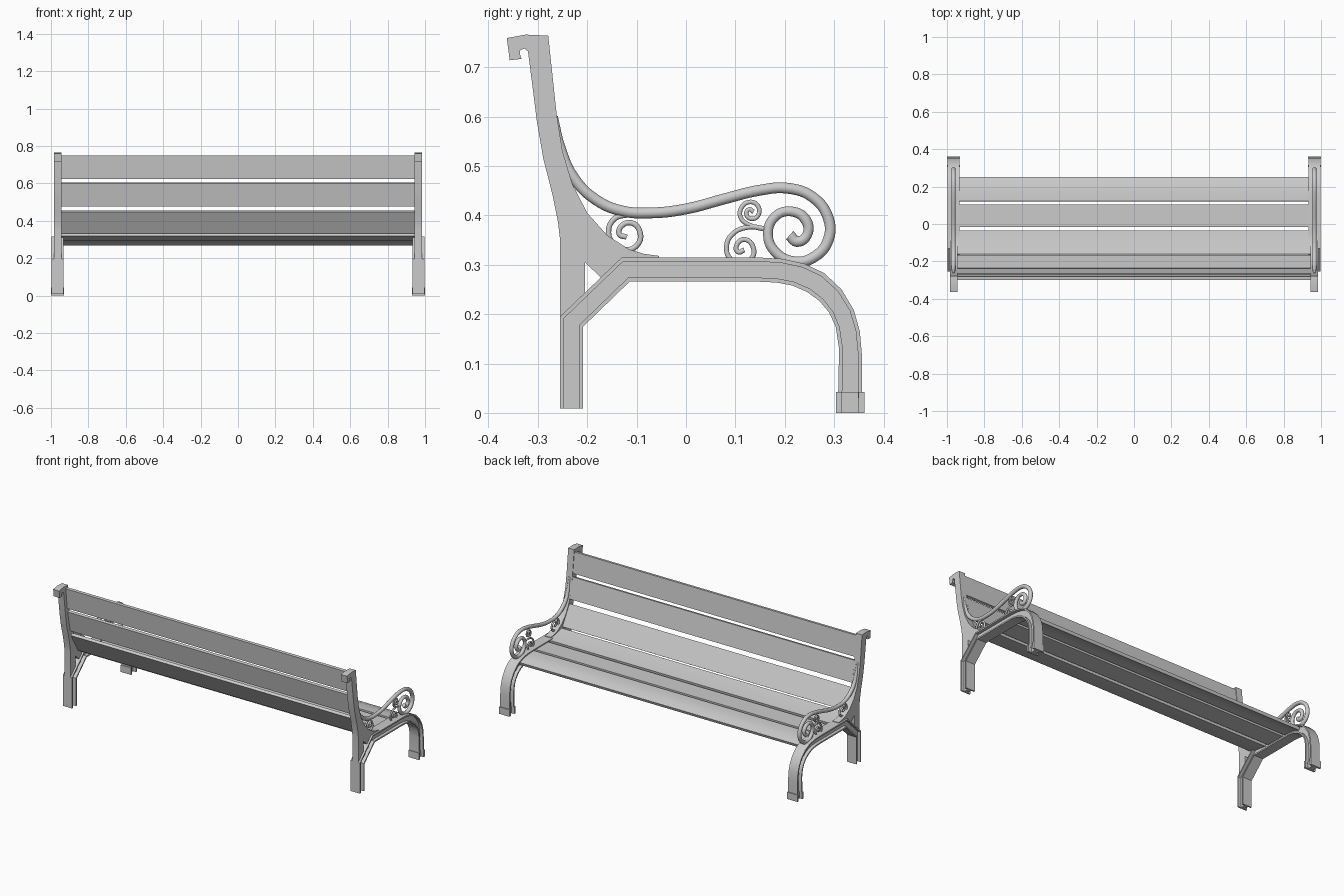
import bpy, bmesh, math
from mathutils import Vector

if "Cube" in bpy.data.objects:
    bpy.data.objects.remove(bpy.data.objects["Cube"])

CX = 0.965  # centre plane of each end frame


def finish(name, bm, angle=30):
    bmesh.ops.recalc_face_normals(bm, faces=bm.faces)
    me = bpy.data.meshes.new(name)
    bm.to_mesh(me)
    bm.free()
    ob = bpy.data.objects.new(name, me)
    bpy.context.collection.objects.link(ob)
    smooth(ob, angle)
    return ob


def smooth(ob, angle):
    bpy.ops.object.select_all(action='DESELECT')
    ob.select_set(True)
    bpy.context.view_layer.objects.active = ob
    bpy.ops.object.shade_smooth_by_angle(angle=math.radians(angle))


def loft(name, rings):
    """Join closed rings of points and cap both ends."""
    bm = bmesh.new()
    rows = [[bm.verts.new(p) for p in r] for r in rings]
    n = len(rows[0])
    for a, b in zip(rows, rows[1:]):
        for i in range(n):
            j = (i + 1) % n
            bm.faces.new((a[i], a[j], b[j], b[i]))
    bm.faces.new(rows[0])
    bm.faces.new(rows[-1])
    return finish(name, bm)


def prism(name, outline, x0, x1):
    return loft(name, [[(x, y, z) for y, z in outline] for x in (x0, x1)])


def i_beam(name, outer, inner, cx, half, web, t):
    """I-shaped section carried between two matching edge paths."""
    sec = [(0, -half), (0, half), (t, half), (t, web), (1 - t, web), (1 - t, half),
           (1, half), (1, -half), (1 - t, -half), (1 - t, -web), (t, -web), (t, -half)]
    rings = []
    for a, b in zip(outer, inner):
        rings.append([(cx + x, a[0] + (b[0] - a[0]) * u, a[1] + (b[1] - a[1]) * u)
                      for u, x in sec])
    return loft(name, rings)


def rod(name, pts, cx, radius, radii=None):
    """Round bar following a smooth path in the side plane."""
    cu = bpy.data.curves.new(name, 'CURVE')
    cu.dimensions = '3D'
    cu.bevel_depth = radius
    cu.bevel_resolution = 3
    cu.resolution_u = 5
    cu.use_fill_caps = True
    sp = cu.splines.new('BEZIER')
    sp.bezier_points.add(len(pts) - 1)
    for i, (bp, (y, z)) in enumerate(zip(sp.bezier_points, pts)):
        bp.co = (cx, y, z)
        bp.handle_left_type = bp.handle_right_type = 'AUTO'
        bp.radius = radii.get(i, 1) if radii else 1
    ob = bpy.data.objects.new(name, cu)
    bpy.context.collection.objects.link(ob)
    bpy.ops.object.select_all(action='DESELECT')
    ob.select_set(True)
    bpy.context.view_layer.objects.active = ob
    bpy.ops.object.convert(target='MESH')
    smooth(bpy.context.view_layer.objects.active, 50)


def slat(name, top, thick=0.018):
    """Plank whose visible face follows the given line, thickness behind it."""
    p = [Vector(q) for q in top]
    low = []
    for i, q in enumerate(p):
        d = (p[min(i + 1, len(p) - 1)] - p[max(i - 1, 0)]).normalized()
        low.append(q + Vector((d.y, -d.x)) * thick)
    prism(name, p + low[::-1], -0.947, 0.947)


# leg frame edges: back foot, brace, seat rail, curved front leg
LEG_OUT = [(-.255, .009), (-.255, .195), (-.13, .315), (.14, .315), (.195, .312),
           (.24, .302), (.28, .283), (.315, .25), (.34, .208), (.352, .165),
           (.356, .12), (.356, .03)]
LEG_IN = [(-.209, .009), (-.209, .174), (-.114, .266), (.14, .266), (.183, .264),
          (.215, .258), (.245, .245), (.27, .227), (.29, .203), (.303, .175),
          (.31, .13), (.308, .03)]

# back post with top hook and flared base
POST = [(-.255, .195), (-.255, .35), (-.259, .385), (-.27, .44), (-.289, .515),
        (-.302, .59), (-.312, .67), (-.32, .732), (-.327, .738), (-.336, .734),
        (-.336, .726), (-.333, .717), (-.357, .714), (-.363, .759), (-.325, .766),
        (-.279, .764), (-.27, .68), (-.262, .605), (-.25, .53), (-.23, .463),
        (-.2, .405), (-.16, .36), (-.115, .331), (-.085, .322), (-.055, .318),
        (-.055, .31), (-.13, .311), (-.172, .274), (-.205, .305), (-.205, .24)]

# armrest with the big front scroll
ARM = [(-.265, .6), (-.252, .535), (-.225, .473), (-.18, .43), (-.13, .409),
       (-.07, .405), (0, .413), (.08, .434), (.15, .451), (.205, .455),
       (.255, .438), (.288, .395), (.288, .35), (.26, .316), (.22, .306),
       (.182, .325), (.166, .36), (.18, .397), (.213, .408), (.243, .39),
       (.245, .36), (.225, .347), (.21, .36)]

# small scrolls
REAR_SCROLL = [(-.115, .402), (-.145, .393), (-.157, .365), (-.145, .34), (-.12, .33),
               (-.097, .342), (-.093, .365), (-.108, .384), (-.13, .379),
               (-.135, .362), (-.12, .356)]
LOW_SCROLL = [(.166, .372), (.125, .376), (.092, .36), (.082, .335), (.09, .312),
              (.112, .304), (.132, .312), (.137, .332), (.12, .351), (.103, .341),
              (.105, .326), (.118, .33)]
TOP_SCROLL = [(.168, .37), (.13, .38), (.111, .395), (.112, .415), (.128, .427),
              (.145, .42), (.147, .402), (.135, .393), (.123, .4), (.127, .412),
              (.137, .407)]

# the two end frames
for side, s in (("left", -1), ("right", 1)):
    cx = s * CX
    i_beam("leg_frame_" + side, LEG_OUT, LEG_IN, cx, 0.031, 0.012, 0.17)
    i_beam("front_foot_" + side, [(.361, 0), (.361, .042)], [(.304, 0), (.304, .042)],
           cx, 0.035, 0.016, 0.2)
    prism("back_post_" + side, POST, cx - 0.02, cx + 0.02)
    rod("armrest_" + side, ARM, cx, 0.0115,
        {0: .5, 1: .8, 15: .95, 16: .9, 17: .9, 18: .9, 20: .9})
    rod("rear_scroll_" + side, REAR_SCROLL, cx, 0.0058)
    rod("low_scroll_" + side, LOW_SCROLL, cx, 0.0052)
    rod("top_scroll_" + side, TOP_SCROLL, cx, 0.0048)

# backrest planks
slat("back_slat_top", [(-.281, .75), (-.267, .625)])
slat("back_slat_middle", [(-.264, .605), (-.238, .48)])
slat("back_slat_low", [(-.234, .455), (-.167, .34)])

# seat planks, the front one curving down
slat("seat_slat_rear", [(-.16, .335), (-.1, .32), (-.035, .31)])
slat("seat_slat_middle", [(-.015, .309), (.105, .309)])
slat("seat_slat_front", [(.122, .309), (.165, .307), (.21, .299), (.25, .284)])
